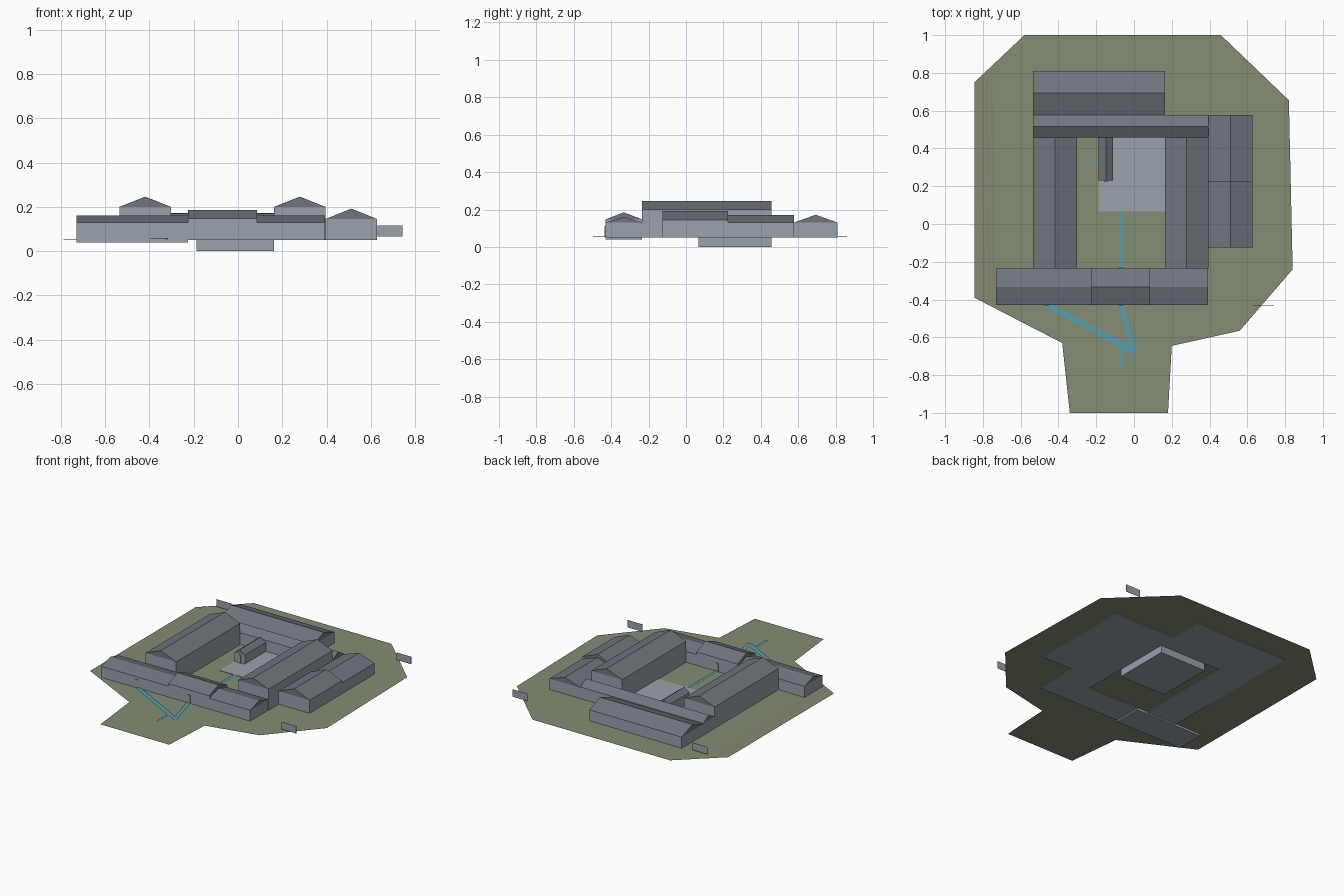
import bpy
import math
from mathutils import Vector

if "Cube" in bpy.data.objects:
    bpy.data.objects.remove(bpy.data.objects["Cube"])


def material(name, rgb):
    m = bpy.data.materials.new(name)
    m.diffuse_color = (*rgb, 1)
    m.use_nodes = True
    m.node_tree.nodes["Principled BSDF"].inputs["Base Color"].default_value = m.diffuse_color
    return m


GRASS = material("grass green", (0.23, 0.265, 0.17))
EARTH = material("dry earth", (0.235, 0.23, 0.175))
WALL = material("wall grey", (0.32, 0.36, 0.40))
ROOF = material("roof slate", (0.165, 0.18, 0.205))
ROUTE = material("route blue", (0.085, 0.35, 0.44))

GROUND = 0.056
BASE = 0.05


def mesh_object(name, verts, faces, mats, slots=None):
    me = bpy.data.meshes.new(name)
    me.from_pydata(verts, [], faces)
    for m in mats:
        me.materials.append(m)
    for i, s in enumerate(slots or []):
        me.polygons[i].material_index = s
    me.update()
    ob = bpy.data.objects.new(name, me)
    bpy.context.collection.objects.link(ob)
    return ob


def gabled(name, x0, x1, y0, y1, eave, ridge, along, base=BASE):
    """House block with a pitched roof whose ridge runs along x or y."""
    rect = [(x0, y0), (x1, y0), (x1, y1), (x0, y1)]
    v = [(x, y, base) for x, y in rect] + [(x, y, eave) for x, y in rect]
    xm, ym = (x0 + x1) / 2, (y0 + y1) / 2
    f = [(3, 2, 1, 0)]
    if along == "x":
        v += [(x0, ym, ridge), (x1, ym, ridge)]
        f += [(0, 1, 5, 4), (2, 3, 7, 6), (1, 2, 6, 5), (3, 0, 4, 7),
              (5, 6, 9), (7, 4, 8), (4, 5, 9, 8), (6, 7, 8, 9)]
    else:
        v += [(xm, y0, ridge), (xm, y1, ridge)]
        f += [(0, 1, 5, 4), (2, 3, 7, 6), (1, 2, 6, 5), (3, 0, 4, 7),
              (4, 5, 8), (6, 7, 9), (5, 6, 9, 8), (7, 4, 8, 9)]
    # gables and slopes take the roof colour
    return mesh_object(name, v, f, [WALL, ROOF], [0] * 5 + [1] * 4)


def box(name, x0, x1, y0, y1, z0, z1, mat):
    v = [(x, y, z) for z in (z0, z1)
         for x, y in ((x0, y0), (x1, y0), (x1, y1), (x0, y1))]
    f = [(3, 2, 1, 0), (4, 5, 6, 7), (0, 1, 5, 4),
         (1, 2, 6, 5), (2, 3, 7, 6), (3, 0, 4, 7)]
    return mesh_object(name, v, f, [mat])


def strip(name, a, b, width, z=GROUND + 0.004):
    """Flat band on the ground from a to b."""
    a, b = Vector(a), Vector(b)
    d = (b - a).normalized()
    n = Vector((-d.y, d.x)) * width / 2
    pts = [a - n, b - n, b + n, a + n]
    return mesh_object(name, [(p.x, p.y, z) for p in pts], [(0, 1, 2, 3)], [ROUTE])


# Site ground, dipping slightly along the west edge
outline = [(-0.58, 1), (-0.845, 0.75), (-0.845, -0.39), (-0.38, -0.63),
           (-0.34, -1), (0.18, -1), (0.2, -0.645), (0.56, -0.565),
           (0.84, -0.24), (0.82, 0.655), (0.46, 1)]
mesh_object("site_ground", [(x, y, GROUND - (0.003 if x < -0.8 else 0)) for x, y in outline],
            [tuple(range(len(outline)))], [GRASS])

# Worn earth streaks beside the west slope
for i, x in enumerate((-0.80, -0.775, -0.75)):
    top = 0.79 - 0.02 * i
    mesh_object(f"earth_streak_{i}",
                [(x, -0.40, GROUND + 0.001), (x + 0.012, -0.40, GROUND + 0.001),
                 (x + 0.004, top, GROUND + 0.001), (x - 0.008, top, GROUND + 0.001)],
                [(0, 1, 2, 3)], [EARTH])

# Front range in three stepped lengths
gabled("front_range_west", -0.73, -0.225, -0.43, -0.235, 0.13, 0.16, "x", 0.04)
gabled("front_range_gate", -0.225, 0.085, -0.43, -0.235, 0.147, 0.185, "x")
gabled("front_range_east", 0.085, 0.393, -0.43, -0.235, 0.13, 0.16, "x")

# Tall halls either side of the courtyard
gabled("west_hall", -0.535, -0.303, -0.235, 0.457, 0.20, 0.246, "y")
gabled("east_hall", 0.163, 0.395, -0.235, 0.457, 0.20, 0.246, "y")

# Rear ranges and outer east range
gabled("rear_range", -0.535, 0.395, 0.457, 0.577, 0.135, 0.17, "x")
gabled("north_hall", -0.535, 0.163, 0.577, 0.81, 0.13, 0.172, "x")
gabled("outer_east_front", 0.395, 0.628, -0.125, 0.225, 0.145, 0.192, "y")
gabled("outer_east_rear", 0.395, 0.628, 0.225, 0.577, 0.13, 0.17, "y")

# Stair house in the courtyard and the cellar below the paving
gabled("stair_house", -0.187, -0.11, 0.23, 0.457, 0.12, 0.148, "y")
box("cellar", -0.187, 0.163, 0.067, 0.457, 0.0, GROUND + 0.003, WALL)

# Door leaves
for name, x, y in (("front_door_west", -0.46, -0.433), ("front_door_gate", -0.07, -0.433),
                   ("courtyard_door", -0.07, -0.232), ("stair_door", -0.148, 0.227)):
    box(name, x - 0.011, x + 0.011, y - 0.002, y + 0.002, GROUND, 0.113, WALL)

# Walking route
strip("route_court", (-0.07, 0.067), (-0.07, -0.235), 0.02)
strip("route_gate", (-0.07, -0.43), (0.0, -0.68), 0.026, GROUND + 0.005)
strip("route_west", (-0.46, -0.43), (0.0, -0.675), 0.03)
strip("route_entry", (-0.07, -0.64), (-0.07, -0.77), 0.018, GROUND + 0.006)
strip("route_stair", (-0.205, 0.33), (-0.187, 0.33), 0.015)

# Free-standing marker boards at the outer corners
for name, x, y in (("marker_north_west", -0.73, 0.81), ("marker_north_east", 0.63, 0.81),
                   ("marker_south_east", 0.63, -0.43)):
    box(name, x, x + 0.112, y - 0.001, y + 0.001, 0.065, 0.115, WALL)
